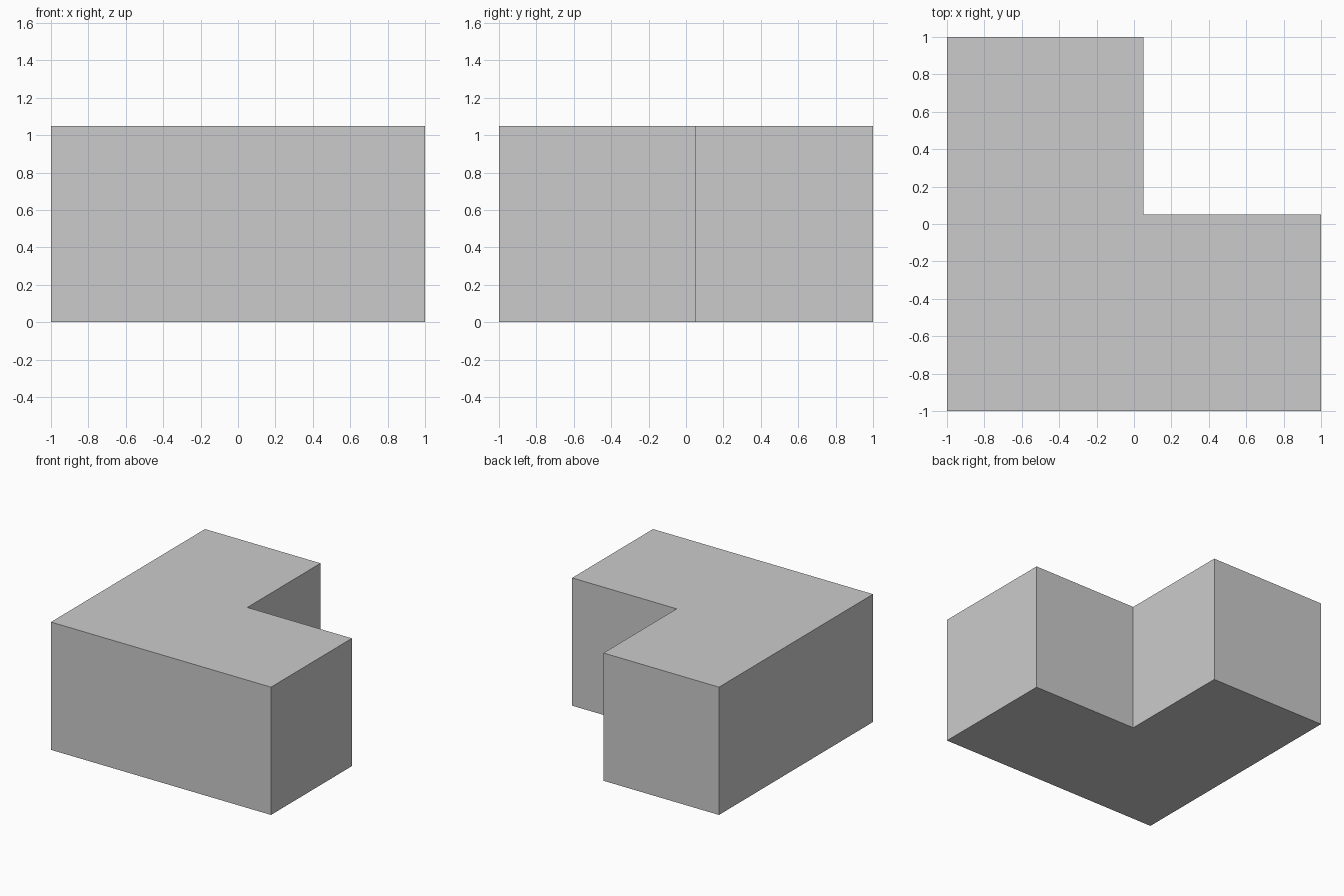
import bpy, bmesh

if "Cube" in bpy.data.objects:
    bpy.data.objects.remove(bpy.data.objects["Cube"])

HEIGHT = 1.05
INNER = 0.05  # x and y of the inside corner

# L-shaped footprint, counter-clockwise
footprint = [(-1, -1), (1, -1), (1, INNER), (INNER, INNER), (INNER, 1), (-1, 1)]

# Extrude the footprint into a solid block
bm = bmesh.new()
base = bm.faces.new([bm.verts.new((x, y, 0)) for x, y in footprint])
top = bmesh.ops.extrude_face_region(bm, geom=[base], use_keep_orig=True)
bmesh.ops.translate(bm, vec=(0, 0, HEIGHT),
                    verts=[v for v in top["geom"] if isinstance(v, bmesh.types.BMVert)])
bmesh.ops.recalc_face_normals(bm, faces=bm.faces)

mesh = bpy.data.meshes.new("l_shaped_block")
bm.to_mesh(mesh)
bm.free()
bpy.context.collection.objects.link(bpy.data.objects.new("l_shaped_block", mesh))
